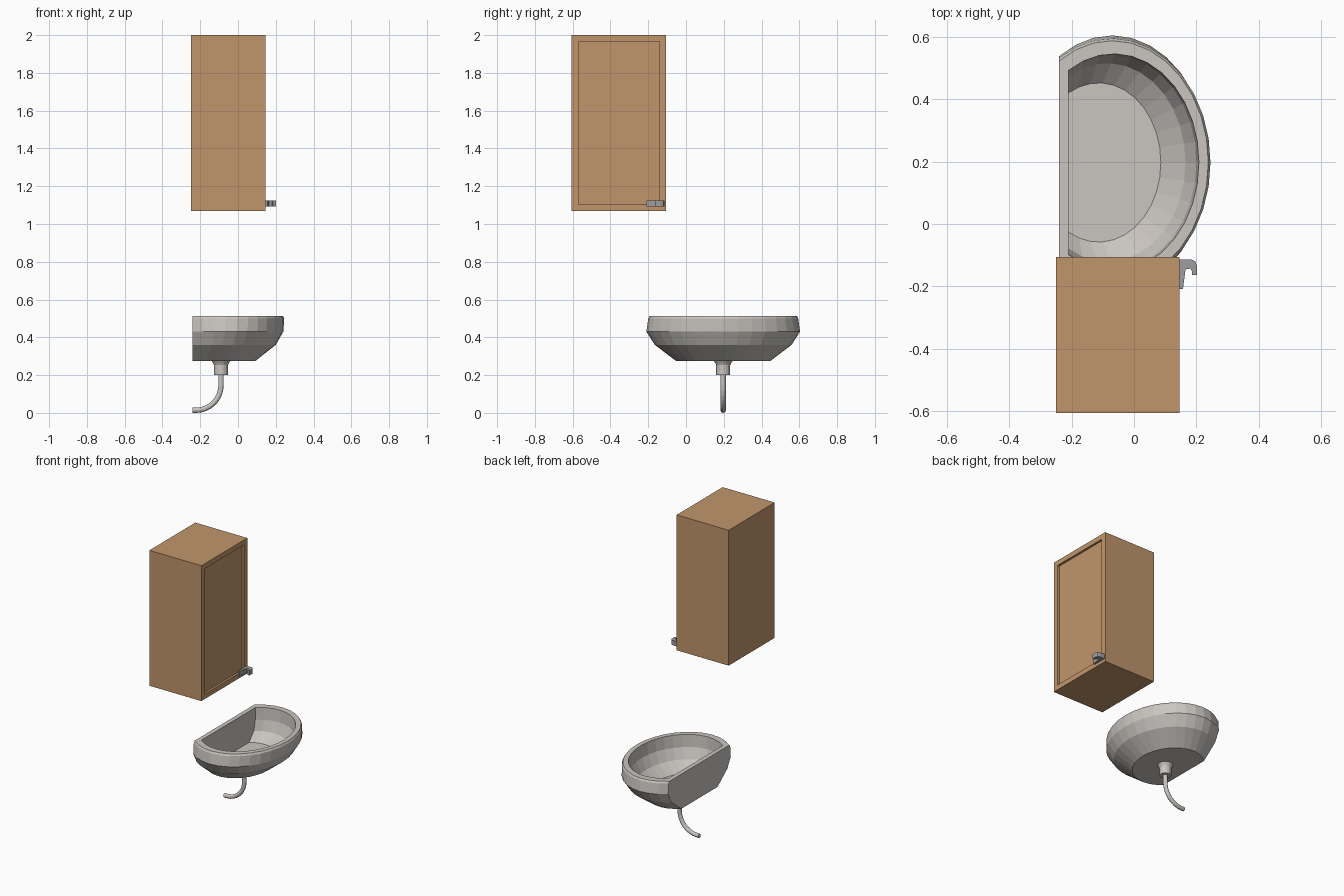
import bpy, bmesh
from math import acos, cos, sin, pi, radians
from mathutils import Vector

cube = bpy.data.objects.get("Cube")
if cube:
    bpy.data.objects.remove(cube, do_unlink=True)


def material(name, rgb, rough=0.5):
    m = bpy.data.materials.new(name)
    m.use_nodes = True
    m.diffuse_color = (*rgb, 1)
    node = m.node_tree.nodes["Principled BSDF"]
    node.inputs["Base Color"].default_value = (*rgb, 1)
    node.inputs["Roughness"].default_value = rough
    return m


wood = material("warm wood", (0.53, 0.305, 0.147))
ceramic = material("pale ceramic", (0.59, 0.56, 0.53))
metal = material("grey metal", (0.34, 0.335, 0.345))


def finish(name, bm, mat):
    bmesh.ops.recalc_face_normals(bm, faces=bm.faces)
    mesh = bpy.data.meshes.new(name)
    bm.to_mesh(mesh)
    bm.free()
    mesh.materials.append(mat)
    obj = bpy.data.objects.new(name, mesh)
    bpy.context.collection.objects.link(obj)
    return obj


def loft(name, rings, mat):
    """Skin closed rings of equal length and cap both ends."""
    bm = bmesh.new()
    loops = [[bm.verts.new(p) for p in ring] for ring in rings]
    for a, b in zip(loops, loops[1:]):
        for i in range(len(a)):
            j = (i + 1) % len(a)
            bm.faces.new((a[i], a[j], b[j], b[i]))
    bm.faces.new(loops[0])
    bm.faces.new(loops[-1])
    return finish(name, bm, mat)


# Cabinet with a recessed door panel on its +x face
def rect(x, margin):
    y0, y1, z0, z1 = -0.605 + margin, -0.106 - margin, 1.07 + margin, 2.0 - margin
    return [(x, y0, z0), (x, y1, z0), (x, y1, z1), (x, y0, z1)]


FRONT = 0.145
loft("cabinet", [rect(-0.25, 0), rect(FRONT, 0), rect(FRONT, 0.035),
                 rect(FRONT - 0.015, 0.035)], wood)

# Hooked door handle: a plan outline extruded upward
outline = [(0.145, -0.208), (0.157, -0.208), (0.165, -0.145), (0.181, -0.143),
           (0.185, -0.15), (0.185, -0.163), (0.201, -0.163), (0.201, -0.132),
           (0.196, -0.12), (0.184, -0.114), (0.145, -0.114)]
loft("door_handle", [[(x, y, z) for x, y in outline] for z in (1.092, 1.125)], metal)

# Basin: half-oval rings cut off flat at the wall side
BASIN_Y = 0.197
SEGMENTS = 22


def half_oval(z, right, half_width, centre, wall):
    rx = right - centre
    end = acos((wall - centre) / rx)
    ring = []
    for i in range(SEGMENTS + 1):
        t = -end + 2 * end * i / SEGMENTS
        ring.append((centre + rx * cos(t), BASIN_Y + half_width * sin(t), z))
    return ring


outer = [(0.275, 0.092, 0.25, -0.113), (0.36, 0.2, 0.362, -0.085),
         (0.43, 0.24, 0.407, -0.07), (0.5, 0.245, 0.397, -0.07),
         (0.513, 0.238, 0.39, -0.07)]
inner = [(0.513, 0.208, 0.348, -0.065), (0.43, 0.2, 0.343, -0.068),
         (0.36, 0.165, 0.318, -0.085), (0.3, 0.086, 0.255, -0.113)]
loft("basin", [half_oval(*r, -0.24) for r in outer]
     + [half_oval(*r, -0.21) for r in inner], ceramic)


# Drain collar: turned profile under the basin
DRAIN_X = -0.09


def circle(radius, z, sides=16):
    return [(DRAIN_X + radius * cos(2 * pi * i / sides),
             BASIN_Y + radius * sin(2 * pi * i / sides), z) for i in range(sides)]


collar = [(0.05, 0.276), (0.043, 0.265), (0.037, 0.253), (0.037, 0.2)]
loft("drain_collar", [circle(r, z) for r, z in collar], ceramic)

# Waste pipe: straight drop, then a quarter bend to the wall
PIPE_R, BEND = 0.014, 0.132
centre = Vector((DRAIN_X - BEND, BASIN_Y, PIPE_R + BEND))
stations = [(Vector((DRAIN_X, BASIN_Y, 0.205)), 0)]
for i in range(9):
    a = radians(90) * i / 8
    stations.append((centre + Vector((cos(a), 0, -sin(a))) * BEND, a))
stations.append((Vector((-0.24, BASIN_Y, PIPE_R)), radians(90)))

rings = []
for point, a in stations:
    side = Vector((cos(a), 0, -sin(a)))
    rings.append([point + PIPE_R * (side * cos(t) + Vector((0, sin(t), 0)))
                  for t in (2 * pi * k / 12 for k in range(12))])
loft("waste_pipe", rings, ceramic)
